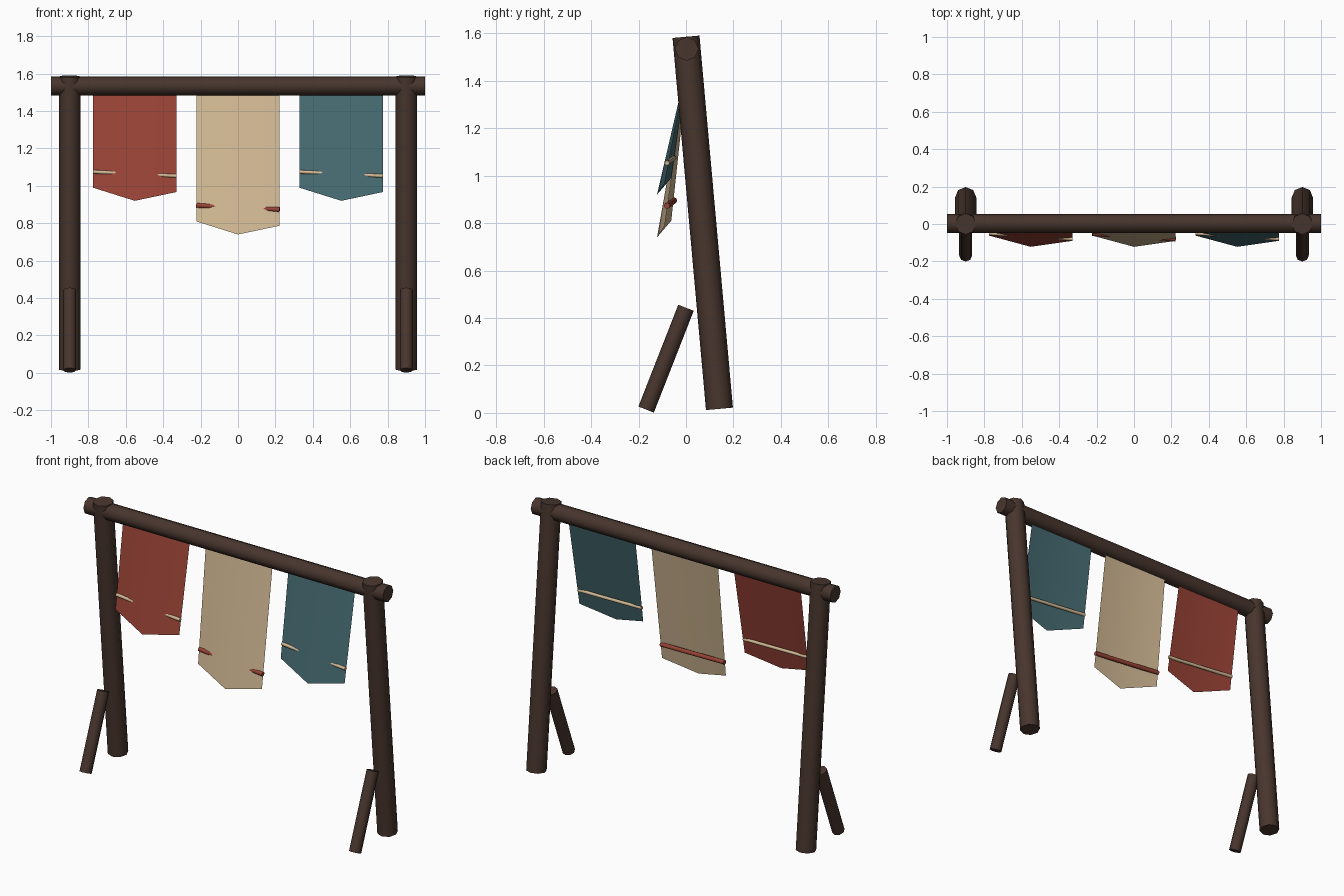
import bpy, bmesh, math
from mathutils import Vector

cube = bpy.data.objects.get("Cube")
if cube:
    bpy.data.objects.remove(cube, do_unlink=True)


def material(name, rgb):
    m = bpy.data.materials.new(name)
    m.use_nodes = True
    m.diffuse_color = (*rgb, 1)
    m.node_tree.nodes["Principled BSDF"].inputs["Base Color"].default_value = (*rgb, 1)
    return m


wood = material("dark wood", (0.065, 0.036, 0.027))
red = material("red cloth", (0.32, 0.056, 0.037))
cream = material("cream cloth", (0.65, 0.49, 0.30))
teal = material("teal cloth", (0.060, 0.145, 0.165))


def add_object(name, bm, mat):
    mesh = bpy.data.meshes.new(name)
    bm.to_mesh(mesh)
    bm.free()
    mesh.materials.append(mat)
    ob = bpy.data.objects.new(name, mesh)
    bpy.context.collection.objects.link(ob)
    bpy.ops.object.select_all(action='DESELECT')
    ob.select_set(True)
    bpy.context.view_layer.objects.active = ob
    bpy.ops.object.shade_smooth_by_angle(angle=math.radians(50))
    return ob


def pole(name, start, end, radius, mat, sides=8):
    """Round pole between two points."""
    a, b = Vector(start), Vector(end)
    bm = bmesh.new()
    bmesh.ops.create_cone(bm, cap_ends=True, segments=sides, radius1=radius,
                          radius2=radius, depth=(b - a).length)
    ob = add_object(name, bm, mat)
    ob.location = (a + b) / 2
    ob.rotation_euler = (b - a).to_track_quat('Z', 'Y').to_euler()
    return ob


def banner(side, x, drop, cloth, rod_mat, rod_radius):
    """Creased cloth with a pointed hem, and a rod along its back."""
    half, top = 0.223, 1.5
    # hem points: x offset, y, height above the tip
    hem = [(-half, -0.062, 0.07), (0, -0.122, 0), (half, -0.09, 0.047)]
    bm = bmesh.new()
    upper = [bm.verts.new((x + dx, 0.012, top)) for dx, y, h in hem]
    lower = [bm.verts.new((x + dx, y, drop + h)) for dx, y, h in hem]
    for i in range(2):
        bm.faces.new((lower[i], lower[i + 1], upper[i + 1], upper[i]))
    add_object(side + "_banner", bm, cloth)
    rod_z = drop + 0.14
    pole(side + "_banner_rod", (x - half, -0.05, rod_z + 0.015),
         (x + half, -0.08, rod_z - 0.007), rod_radius, rod_mat)


# Frame: leaning posts with short front braces
for side, x in (("left", 0.9), ("right", -0.9)):
    pole(side + "_post", (x, 0.141, 0.017), (x, 0, 1.585), 0.057, wood)
    pole(side + "_brace", (x, -0.168, 0.014), (x, 0, 0.443), 0.035, wood)
pole("top_beam", (-1, 0.003, 1.534), (1, 0.003, 1.534), 0.05, wood)

# Hanging banners
banner("right", -0.552, 0.92, red, cream, 0.010)
banner("middle", 0, 0.74, cream, red, 0.013)
banner("left", 0.552, 0.92, teal, cream, 0.010)
